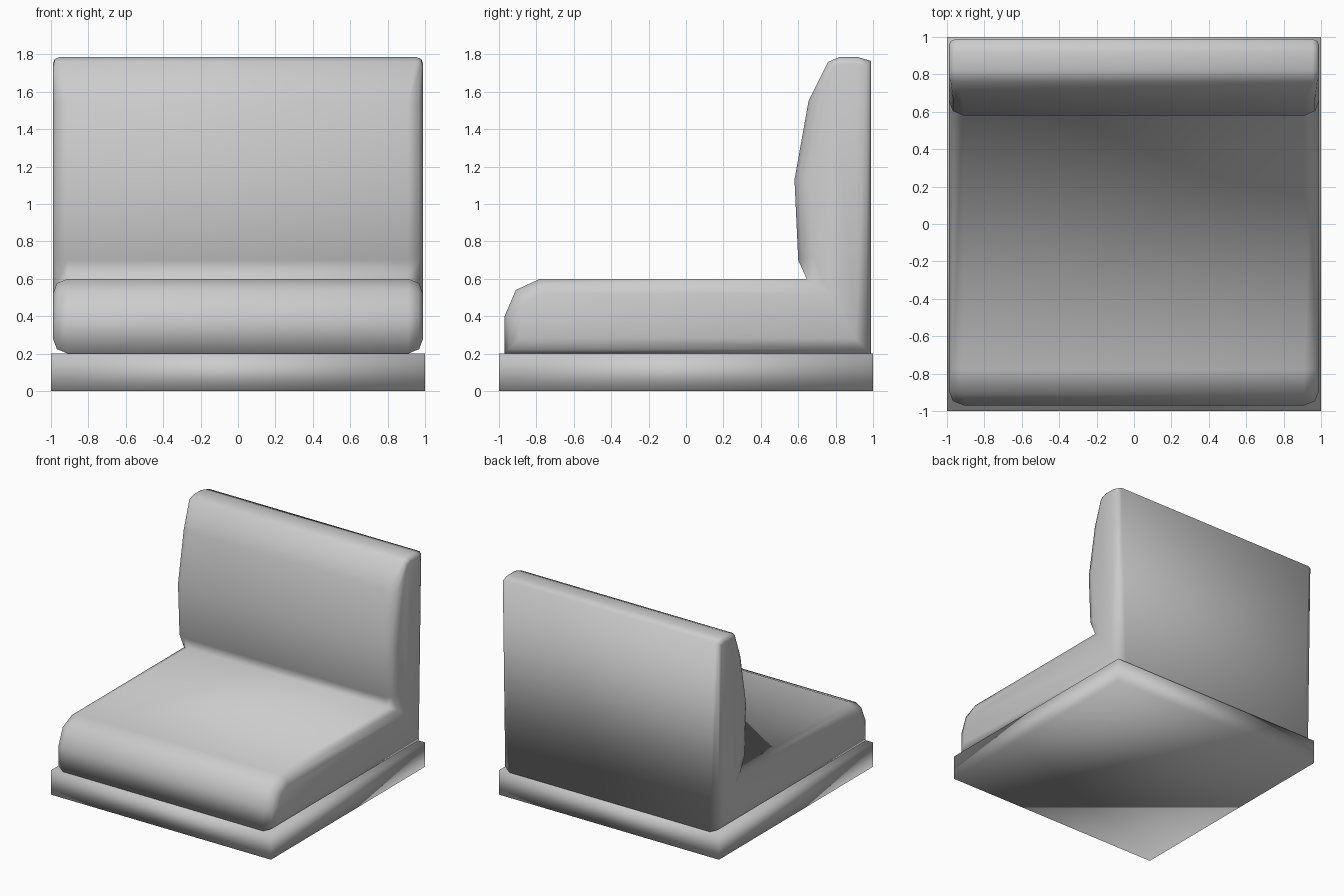
import bpy, bmesh
from mathutils import Vector

if "Cube" in bpy.data.objects:
    bpy.data.objects.remove(bpy.data.objects["Cube"])


def finish(bm, name):
    bmesh.ops.recalc_face_normals(bm, faces=bm.faces[:])
    for f in bm.faces:
        f.smooth = True
    mesh = bpy.data.meshes.new(name)
    bm.to_mesh(mesh)
    bm.free()
    obj = bpy.data.objects.new(name, mesh)
    bpy.context.collection.objects.link(obj)
    return obj


def inset(profile, radii, t):
    """Move each profile point inward (clockwise loop) by radius * t."""
    out = []
    for i, p in enumerate(profile):
        a = (p - profile[i - 1]).normalized()
        b = (profile[(i + 1) % len(profile)] - p).normalized()
        n1, n2 = Vector((a.y, -a.x)), Vector((b.y, -b.x))
        out.append(p + (n1 + n2) / (1 + n1.dot(n2)) * radii[i] * t)
    return out


# Base plinth
bm = bmesh.new()
bmesh.ops.create_cube(bm, size=1)
bmesh.ops.scale(bm, vec=(2, 2, 0.2), verts=bm.verts)
bmesh.ops.translate(bm, vec=(0, 0, 0.1), verts=bm.verts)
finish(bm, "base")

# Seat and backrest: side profile (y, z, edge rounding)
R, T = 0.08, 0.035
data = [(-0.97, 0.2, R), (-0.97, 0.4, R), (-0.91, 0.54, R), (-0.78, 0.6, R),
        (0.645, 0.6, R), (0.60, 0.7, R), (0.58, 1.13, R), (0.655, 1.55, R),
        (0.76, 1.76, T), (0.82, 1.785, T), (0.92, 1.785, T),
        (0.988, 1.765, T), (0.988, 0.2, R)]
profile = [Vector(d[:2]) for d in data]
radii = [d[2] for d in data]

# Cross-sections from left to right, with rounded side edges
steps = [(-1, 0, 1), (-1, 0.27, 0.3), (-1, 1, 0), (1, 1, 0), (1, 0.27, 0.3), (1, 0, 1)]
bm = bmesh.new()
rings = []
for side, pull, t in steps:
    pts = inset(profile, radii, t)
    rings.append([bm.verts.new((side * (0.99 - r * pull), p.x, p.y))
                  for p, r in zip(pts, radii)])
n = len(profile)
for r0, r1 in zip(rings, rings[1:]):
    for i in range(n):
        j = (i + 1) % n
        bm.faces.new((r0[i], r0[j], r1[j], r1[i]))
bm.faces.new(rings[0])
bm.faces.new(rings[-1])
finish(bm, "seat_and_backrest")
